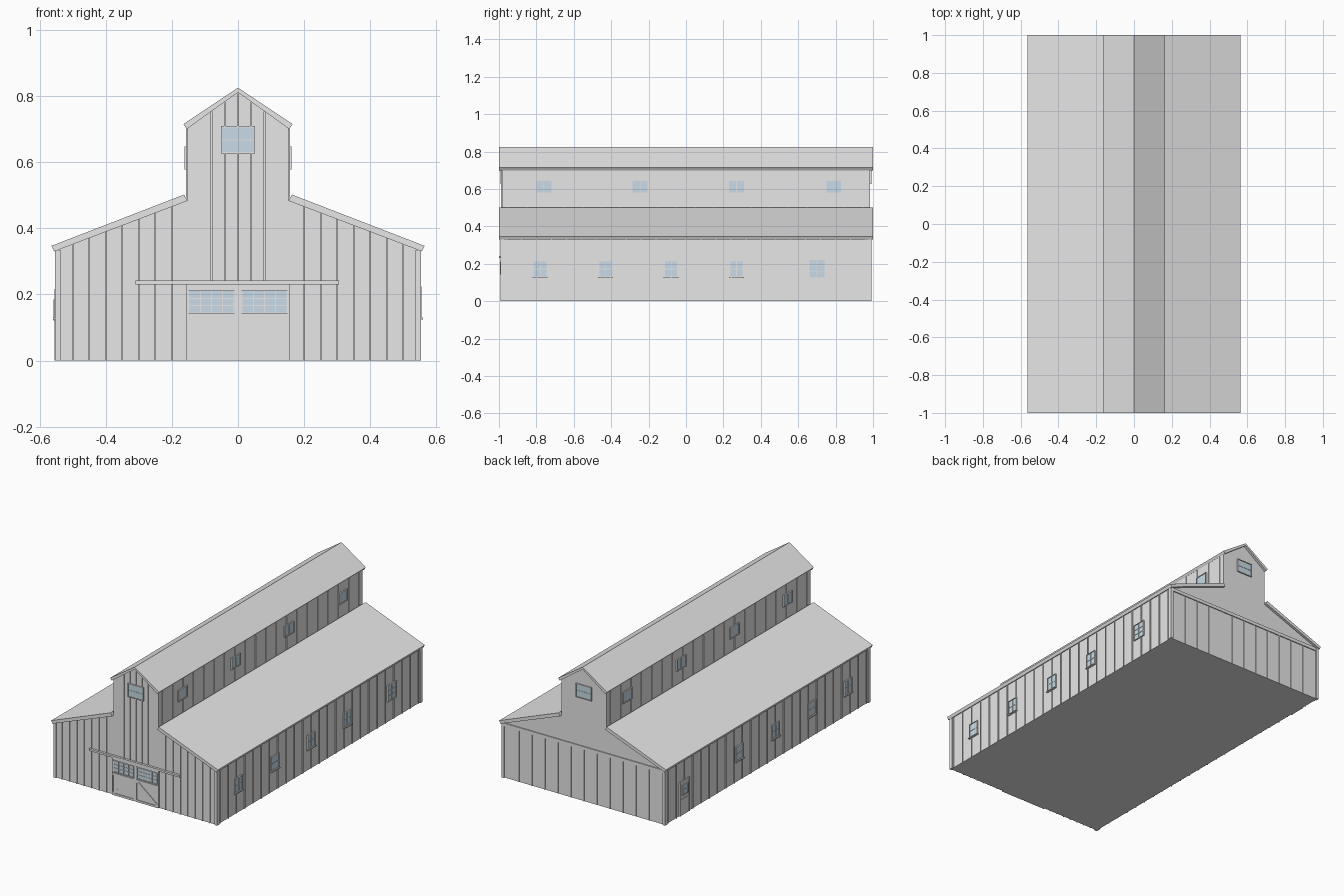
import bpy, bmesh

if "Cube" in bpy.data.objects:
    bpy.data.objects.remove(bpy.data.objects["Cube"])

def material(name, rgb):
    m = bpy.data.materials.new(name)
    m.diffuse_color = (*rgb, 1)
    m.use_nodes = True
    m.node_tree.nodes["Principled BSDF"].inputs["Base Color"].default_value = m.diffuse_color
    return m

GRAY = material("barn_gray", (0.8, 0.8, 0.8))
GLASS = material("window_blue", (0.58, 0.71, 0.8))
WY, LOW, UP = 0.985, 0.547, 0.153   # wall planes: ends, aisle sides, tower sides

def finish(name, bm, mat):
    bmesh.ops.recalc_face_normals(bm, faces=bm.faces)
    me = bpy.data.meshes.new(name)
    bm.to_mesh(me)
    bm.free()
    me.materials.append(mat)
    ob = bpy.data.objects.new(name, me)
    bpy.context.collection.objects.link(ob)
    return ob

def boxes(name, bounds, mat=GRAY):
    bm = bmesh.new()
    for x0, x1, y0, y1, z0, z1 in bounds:
        vs = bmesh.ops.create_cube(bm, size=1)["verts"]
        for v in vs:
            v.co.x = x0 if v.co.x < 0 else x1
            v.co.y = y0 if v.co.y < 0 else y1
            v.co.z = z0 if v.co.z < 0 else z1
    return finish(name, bm, mat)

def prisms(name, profiles, y0, y1, mat=GRAY):
    bm = bmesh.new()
    for prof in profiles:
        a = [bm.verts.new((x, y0, z)) for x, z in prof]
        b = [bm.verts.new((x, y1, z)) for x, z in prof]
        bm.faces.new(a)
        bm.faces.new(b)
        n = len(prof)
        for i in range(n):
            bm.faces.new((a[i], a[(i + 1) % n], b[(i + 1) % n], b[i]))
    return finish(name, bm, mat)

def mirrored(profile):
    return [profile, [(-x, z) for x, z in profile]]

def on_wall(face, u0, u1, z0, z1, d, base=WY):
    # box of depth d lying on a wall; u runs along the wall
    if face == "front":
        return (u0, u1, -base - d, -base + .002, z0, z1)
    if face == "back":
        return (u0, u1, base - .002, base + d, z0, z1)
    if face == "right":
        return (base - .002, base + d, u0, u1, z0, z1)
    return (-base - d, -base + .002, u0, u1, z0, z1)

def window(name, face, u, z0, z1, w, cols, rows, base=WY, f=0.004):
    u0, u1 = u - w / 2, u + w / 2
    boxes(name + "_glass", [on_wall(face, u0, u1, z0, z1, .004, base)], GLASS)
    bars = [(u0 - f, u0, z0 - f, z1 + f), (u1, u1 + f, z0 - f, z1 + f),
            (u0, u1, z0 - f, z0), (u0, u1, z1, z1 + f)]
    bars = [on_wall(face, *b, .008, base) for b in bars]
    for i in range(1, cols):
        c = u0 + w * i / cols
        bars.append(on_wall(face, c - .0015, c + .0015, z0, z1, .006, base))
    for i in range(1, rows):
        c = z0 + (z1 - z0) * i / rows
        bars.append(on_wall(face, u0, u1, c - .0015, c + .0015, .006, base))
    boxes(name + "_frame", bars)

def aisle_top(x):
    return .333 + .38 * (.555 - abs(x))

def tower_top(x):
    return .81 - .71 * abs(x)

# walls: closed body with low aisles and a raised centre
half = [(LOW, 0), (LOW, .337), (UP, .486), (UP, .703), (0, .812)]
prisms("barn_walls", [half + [(-x, z) for x, z in half[-2::-1]]], -WY, WY)

# roofs
prisms("aisle_roofs", mirrored([(.556, .330), (.564, .347), (.163, .502), (.153, .483)]), -1, 1)
prisms("tower_roof", [[(.155, .700), (.165, .715), (0, .825), (-.165, .715),
                       (-.155, .700), (0, .811)]], -1, 1)

# corner boards
boxes("corner_boards", [(min(s * .537, s * .554), max(s * .537, s * .554),
                         min(t * .97, t * .993), max(t * .97, t * .993), 0, .334)
                        for s in (-1, 1) for t in (-1, 1)])

# battens on the front
B = .0025
strips = []
for i in range(4, 11):
    for s in (-1, 1):
        x = s * i * .05
        strips.append(on_wall("front", x - B, x + B, 0, aisle_top(x), .005))
for x in (-.12, -.08, -.04, 0, .04, .08, .12):
    if abs(x) < .05:
        strips.append(on_wall("front", x - B, x + B, .24, .626, .005))
        strips.append(on_wall("front", x - B, x + B, .709, tower_top(x), .005))
    elif abs(x) < .1:
        strips.append(on_wall("front", x - B, x + B, .24, tower_top(x), .005))
boxes("front_battens", strips)

# back: cross board and a few battens below it
boxes("back_cross_board", [on_wall("back", -.54, .54, .315, .335, .006)])
boxes("back_battens", [on_wall("back", i * .088 - B, i * .088 + B, 0, .315, .004)
                       for i in range(-5, 6)])

# side battens, broken around windows and the side door
low_win = [-.78, -.43, -.08, .27]
up_win = [-.76, -.245, .27, .79]
for face in ("right", "left"):
    low, up = [], []
    for i in range(-12, 13):
        y = i * .08
        gaps = [(w, .13, .215) for w in low_win]
        gaps.append((.70, .125, .22) if face == "right" else (.80, 0, .2))
        hit = [g for g in gaps if abs(g[0] - y) < .045]
        spans = [(0, hit[0][1]), (hit[0][2], .335)] if hit else [(0, .335)]
        low += [on_wall(face, y - B, y + B, a, b, .005, LOW) for a, b in spans if b > a]
    for i in range(-10, 10):
        y = i * .1 + .05
        hit = any(abs(w - y) < .05 for w in up_win)
        spans = [(.485, .575), (.65, .70)] if hit else [(.485, .70)]
        up += [on_wall(face, y - B, y + B, a, b, .004, UP) for a, b in spans]
    boxes(face + "_lower_battens", low)
    boxes(face + "_upper_battens", up)
    # side windows
    for k, y in enumerate(low_win):
        window(f"{face}_lower_window_{k}", face, y, .132, .213, .066, 2, 2, LOW)
    for k, y in enumerate(up_win):
        window(f"{face}_upper_window_{k}", face, y, .582, .644, .08, 2, 1, UP)
    boxes(face + "_window_sills", [on_wall(face, y - .04, y + .04, .124, .130, .012, LOW)
                                   for y in low_win])
window("right_large_window", "right", .70, .128, .22, .08, 2, 3, LOW)

# side door on the left
boxes("side_door", [on_wall("left", .76, .84, 0, .2, .005, LOW)])
boxes("side_door_frame", [on_wall("left", *b, .008, LOW) for b in
                          ((.752, .76, 0, .208), (.84, .848, 0, .208), (.76, .84, .2, .208),
                           (.76, .84, .09, .1))])
window("side_door_window", "left", .80, .125, .18, .045, 2, 2, LOW + .003)

# gable windows
window("front_gable_window", "front", 0, .63, .705, .096, 1, 2)
window("back_gable_window", "back", 0, .63, .705, .096, 1, 2)

# sliding double doors with rail
DW = WY + .004
boxes("door_leaves", [on_wall("front", -.157, -.001, 0, .23, .004),
                      on_wall("front", .001, .157, 0, .23, .004)])
trim = []
for s in (-1, 1):
    for a, b, z0, z1 in ((.003, .010, 0, .23), (.150, .157, 0, .23), (.010, .150, 0, .012),
                         (.010, .150, .124, .136), (.010, .150, .218, .23)):
        trim.append(on_wall("front", min(s * a, s * b), max(s * a, s * b), z0, z1, .004, DW))
boxes("door_trim", trim)
prisms("door_braces", mirrored([(.010, .124), (.010, .115), (.141, .012), (.150, .012),
                                (.150, .020), (.020, .124)]), -DW - .004, -DW + .001)
for s, n in ((-1, "left"), (1, "right")):
    window(n + "_door_window", "front", s * .080, .145, .210, .134, 4, 3, DW - .002, .003)
boxes("door_rail", [on_wall("front", -.31, .305, .230, .242, .014)])
